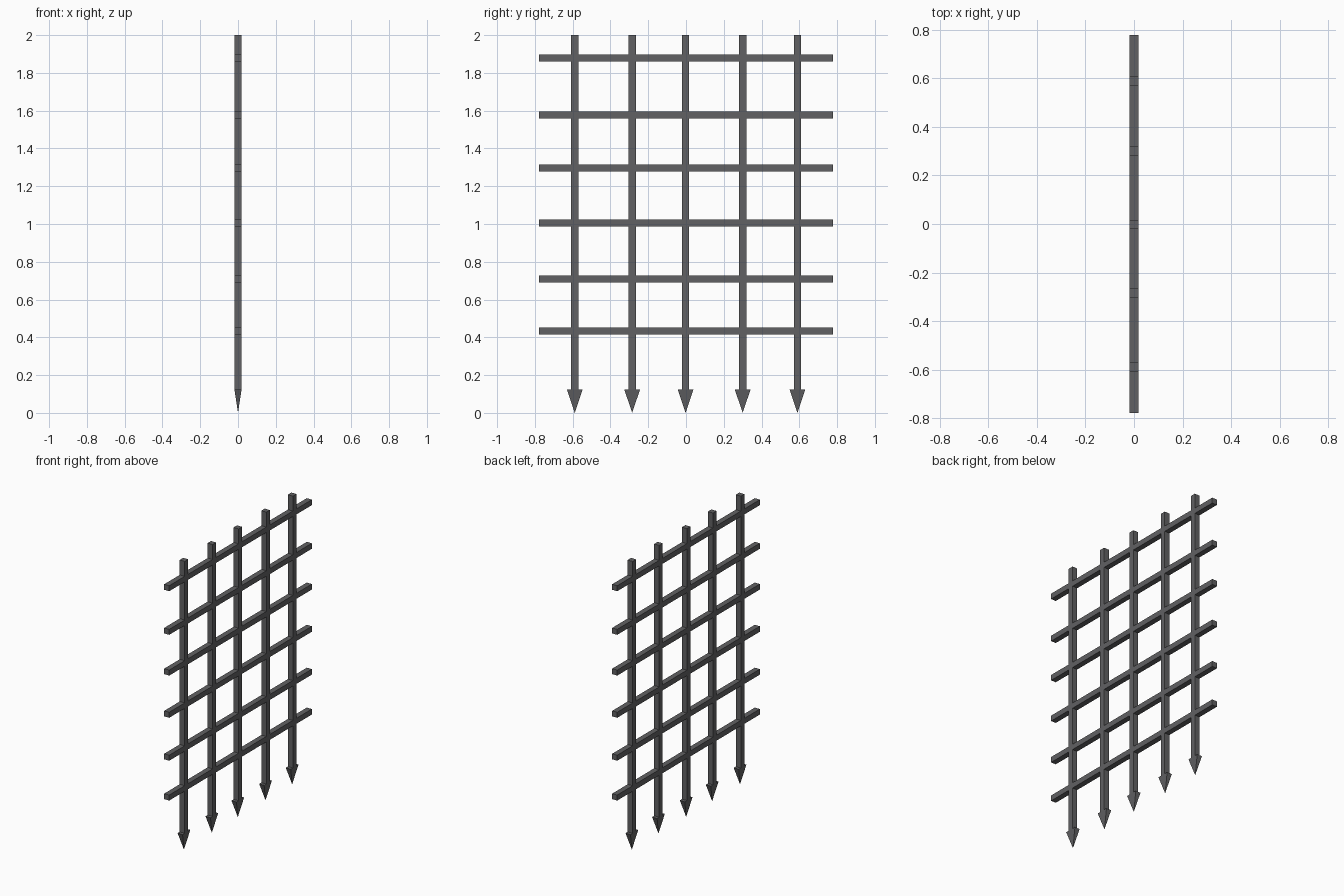
import bpy, bmesh
from mathutils import Matrix

if "Cube" in bpy.data.objects:
    bpy.data.objects.remove(bpy.data.objects["Cube"])

T = 0.038            # bar thickness
HALF_LENGTH = 0.777  # half length of the cross bars
HEAD_Z = 0.125       # top of the spear points
BAR_Y = (-0.589, -0.285, -0.002, 0.300, 0.590)
RAIL_Z = (0.434, 0.709, 1.005, 1.296, 1.577, 1.878)

iron = bpy.data.materials.new("dark_iron")
iron.diffuse_color = (0.12, 0.12, 0.125, 1)
iron.use_nodes = True
iron.node_tree.nodes["Principled BSDF"].inputs["Base Color"].default_value = iron.diffuse_color


def add_object(name, bm, location):
    mesh = bpy.data.meshes.new(name)
    bm.to_mesh(mesh)
    bm.free()
    mesh.materials.append(iron)
    obj = bpy.data.objects.new(name, mesh)
    obj.location = location
    bpy.context.collection.objects.link(obj)


def box(name, size, location):
    bm = bmesh.new()
    bmesh.ops.create_cube(bm, size=1, matrix=Matrix.Diagonal((*size, 1)))
    add_object(name, bm, location)


def spear_point(name, width, depth, height, location):
    bm = bmesh.new()
    w, d = width / 2, depth / 2
    base = [bm.verts.new(p) for p in ((-d, -w, 0), (-d, w, 0), (d, w, 0), (d, -w, 0))]
    tip = bm.verts.new((0, 0, -height))
    bm.faces.new(base)
    for i in range(4):
        bm.faces.new((base[i], base[(i + 1) % 4], tip))
    bmesh.ops.recalc_face_normals(bm, faces=bm.faces)
    add_object(name, bm, location)


# upright bars with flat spear points
for i, y in enumerate(BAR_Y, 1):
    box(f"upright_bar_{i}", (T, T, 2 - HEAD_Z), (0, y, (2 + HEAD_Z) / 2))
    spear_point(f"spear_point_{i}", 0.084, T, HEAD_Z, (0, y, HEAD_Z))

# horizontal cross bars
for i, z in enumerate(RAIL_Z, 1):
    box(f"cross_bar_{i}", (T, 2 * HALF_LENGTH, T), (0, 0, z))
